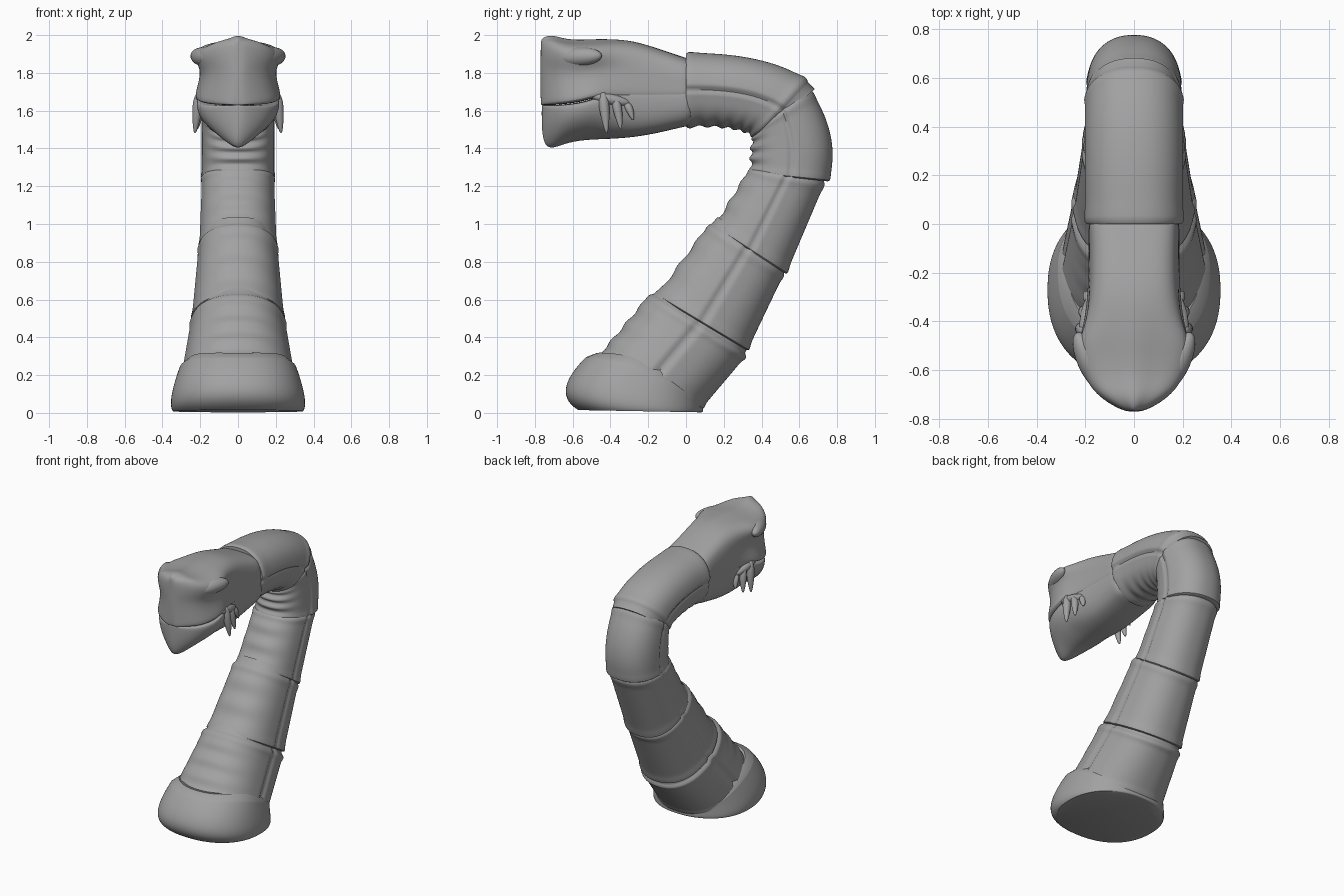
import bpy, bmesh, math
from mathutils import Vector

if "Cube" in bpy.data.objects:
    bpy.data.objects.remove(bpy.data.objects["Cube"])

GREY = bpy.data.materials.new("dark_grey")
GREY.diffuse_color = (.36, .36, .36, 1)
GREY.use_nodes = True
GREY.node_tree.nodes["Principled BSDF"].inputs["Base Color"].default_value = GREY.diffuse_color


def smooth(ob, angle=40):
    ob.data.materials.append(GREY)
    bpy.ops.object.select_all(action='DESELECT')
    ob.select_set(True)
    bpy.context.view_layer.objects.active = ob
    bpy.ops.object.shade_smooth_by_angle(angle=math.radians(angle))


def loft(name, rings, subsurf=0, angle=40):
    """Skin a list of closed rings and cap both ends."""
    bm = bmesh.new()
    vs = [[bm.verts.new(p) for p in r] for r in rings]
    n = len(rings[0])
    for a, b in zip(vs, vs[1:]):
        for i in range(n):
            j = (i + 1) % n
            bm.faces.new((a[i], a[j], b[j], b[i]))
    bm.faces.new(vs[0])
    bm.faces.new(vs[-1])
    bmesh.ops.recalc_face_normals(bm, faces=bm.faces)
    me = bpy.data.meshes.new(name)
    bm.to_mesh(me)
    bm.free()
    ob = bpy.data.objects.new(name, me)
    bpy.context.collection.objects.link(ob)
    if subsurf:
        mod = ob.modifiers.new("smooth", 'SUBSURF')
        mod.levels = mod.render_levels = subsurf
    smooth(ob, angle)


def blend(secs, t):
    """Linear or quadratic interpolation through 2 or 3 sections."""
    if len(secs) == 2:
        k = (1 - t, t)
    else:
        k = (2 * (t - .5) * (t - 1), 4 * t * (1 - t), 2 * t * (t - .5))
    return [sum(c * s[i] for c, s in zip(k, secs)) for i in range(5)]


def power(c, p):
    return math.copysign(abs(c) ** p, c)


def neck_segment(name, secs, wrinkles=3, amp=.005, seam=1, lip=1, plate=0, bow=0):
    """Tapered plate ring with flared lips, side seam, belly wrinkles and a hidden tail."""
    rings, n = [], 160
    ts = [0, .015, .04, .09] + [.09 + .84 * i / 30 for i in range(1, 31)] + [.96, .985, 1, 1.09]
    for t in ts:
        fy, fz, by, bz, w = blend(secs, t)
        c = Vector((0, (fy + by) / 2, (fz + bz) / 2))
        h = Vector((0, (by - fy) / 2, (bz - fz) / 2))
        s = 1 - .08 * (t > 1)
        up = Vector((0, -h.z, h.y)).normalized() * bow * max(0, t) ** 2
        if lip:
            s += .03 * math.exp(-(t / .08) ** 2) - .05 * math.exp(-t / .008)
            s += .025 * math.exp(-((t - .93) / .05) ** 2) - .05 * math.exp(-((1 - t) / .025) ** 2)
        ring = []
        for i in range(n):
            a = math.tau * i / n
            ca, sa = math.cos(a), math.sin(a)
            q = math.asin(max(-1, min(1, ca)))
            d = s + plate * (1 / (1 + math.exp(-q / .05)) - .5)
            d += seam * (.022 * math.exp(-(q / .17) ** 2) - .06 * math.exp(-(q / .055) ** 2))
            k = s + amp / h.length * max(0, -ca) ** 1.5 * math.sin(t * math.tau * wrinkles)
            p = c + h * power(ca, .88) * k + up * sa * sa
            p.x = w * power(sa, .88) * d
            ring.append(p)
        rings.append(ring)
    loft(name, rings)


# Base foot and the neck segments: front y, z, back y, z, half width
neck_segment("base_foot", [(-.57, .015, .08, .003, .345), (-.635, .13, .09, .01, .352),
                           (-.53, .295, .09, .03, .312)], amp=0, seam=0, lip=0, bow=.06)
neck_segment("neck_lower", [(-.49, .27, .08, .02, .303), (-.18, .64, .325, .31, .245)], 4)
neck_segment("neck_middle", [(-.158, .62, .325, .33, .243), (.13, 1.01, .525, .75, .205)])
neck_segment("neck_upper", [(.148, .985, .53, .735, .203), (.34, 1.30, .74, 1.23, .188)])
neck_segment("neck_bend", [(.345, 1.27, .755, 1.225, .188), (.345, 1.39, .765, 1.47, .19),
                           (.36, 1.49, .65, 1.725, .188)], 4, .008, plate=.03)
neck_segment("neck_top", [(0, 1.515, .0, 1.905, .193), (.24, 1.505, .38, 1.87, .196),
                          (.37, 1.45, .655, 1.755, .193)], 6, .006, plate=.06)

# Half profiles: x as share of width, height as share of depth from mouth line
UP_FACE = [(0, 0), (.85, .0), (1, .03), (.97, .14), (.9, .32), (.87, .5), (1.0, .66),
           (1.0, .82), (.74, .92), (.36, .95), (0, 1.02)]
UP_NECK = [(0, -.1), (.9, -.1), (1, -.05), (1, .14), (.99, .3), (.98, .48), (.94, .66),
           (.86, .84), (.66, .97), (.34, 1.02), (0, 1.03)]
LOW_FACE = [(0, 0), (.85, -.01), (.96, -.04), (.96, -.2), (.88, -.45), (.66, -.72), (.3, -.96), (0, -1.03)]
LOW_NECK = [(0, .1), (.9, .1), (1, .05), (1, -.3), (.95, -.6), (.78, -.9), (.4, -1.02), (0, -1.03)]

# Head stations: y, half width, top, mouth, bottom, face blend
HEAD = [(.05, .185, 1.86, 1.69, 1.53, 0), (-.02, .187, 1.88, 1.69, 1.52, 0),
        (-.14, .185, 1.92, 1.69, 1.49, 0), (-.28, .19, 1.965, 1.69, 1.465, .1),
        (-.40, .205, 1.975, 1.685, 1.455, .5), (-.48, .23, 1.98, 1.67, 1.45, 1),
        (-.56, .227, 1.975, 1.645, 1.445, 1), (-.64, .2, 1.98, 1.635, 1.43, 1),
        (-.70, .155, 2.0, 1.63, 1.405, 1), (-.745, .09, 1.995, 1.63, 1.405, 1),
        (-.765, .045, 1.98, 1.63, 1.46, 1), (-.77, .02, 1.96, 1.63, 1.53, 1)]


def head_part(name, face, neck, up):
    rings = []
    for y, w, top, mouth, bot, k in HEAD:
        depth = top - mouth if up else mouth - bot
        half = []
        for f, g in zip(face, neck):
            u = f[0] * k + g[0] * (1 - k)
            v = f[1] * k + g[1] * (1 - k)
            half.append((u * w, y + (0 if up else .006), mouth + v * depth))
        rings.append(half + [(-x, yy, z) for x, yy, z in reversed(half[1:-1])])
    loft(name, rings, 2, 60)


head_part("upper_head", UP_FACE, UP_NECK, True)
head_part("lower_jaw", LOW_FACE, LOW_NECK, False)


def ellipsoid(name, loc, scale, rot):
    bpy.ops.mesh.primitive_uv_sphere_add(segments=24, ring_count=14, location=loc, rotation=rot)
    ob = bpy.context.object
    ob.name = name
    ob.scale = scale
    smooth(ob, 60)


def fang(name, top, tip, r):
    """Bulging tooth tapering from a rounded root to a point."""
    a, b = Vector(top), Vector(tip)
    rings = []
    for t, k in ((0, .35), (.08, .7), (.25, 1), (.5, .9), (.75, .62), (.93, .35), (1, .1)):
        c = a.lerp(b, t)
        rings.append([c + Vector((math.cos(q) * r * k, math.sin(q) * r * k, 0))
                      for q in [math.tau * i / 14 for i in range(14)]])
    loft(name, rings, 1, 60)


# Brows, cheeks and fangs on both sides
for side, s in (("right", 1), ("left", -1)):
    ellipsoid("brow_" + side, (s * .182, -.565, 1.885), (.05, .13, .05), (.05, 0, s * -.42))
    ellipsoid("cheek_" + side, (s * .188, -.40, 1.66), (.035, .11, .03), (-.2, 0, s * .1))
    fang("fang_front_" + side, (s * .205, -.44, 1.70), (s * .228, -.42, 1.48), .03)
    fang("fang_middle_" + side, (s * .195, -.375, 1.68), (s * .216, -.345, 1.50), .027)
    fang("fang_rear_" + side, (s * .18, -.315, 1.65), (s * .2, -.28, 1.55), .024)
